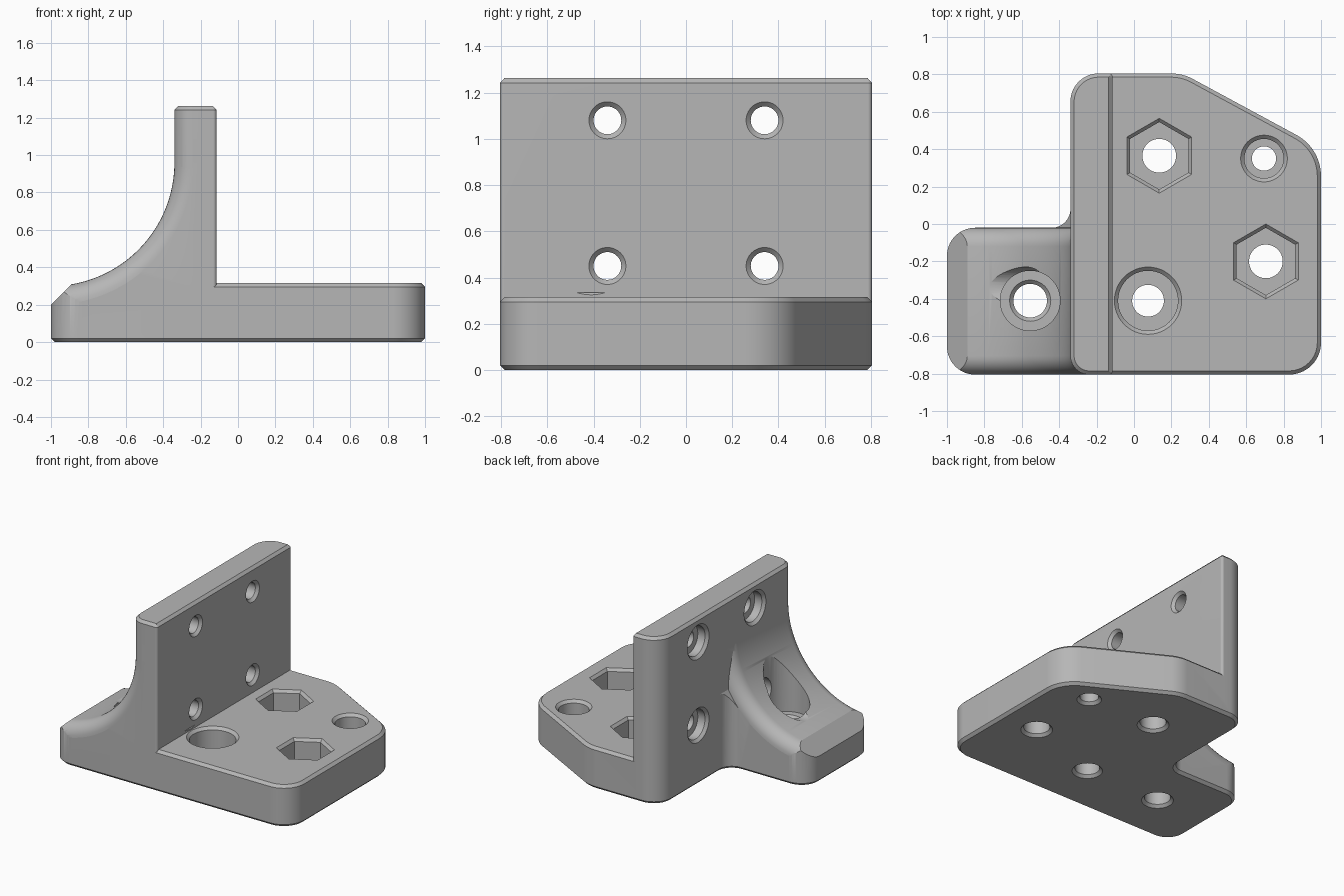
import bpy, bmesh
from math import sin, cos, asin, pi, sqrt
from mathutils import Vector

cube = bpy.data.objects.get("Cube")
if cube:
    bpy.data.objects.remove(cube)


def skin(name, rings):
    """Solid skinned through rings of equal point count, capped at both ends."""
    bm = bmesh.new()
    loops = [[bm.verts.new(p) for p in ring] for ring in rings]
    n = len(loops[0])
    for a, b in zip(loops, loops[1:]):
        for i in range(n):
            j = (i + 1) % n
            bm.faces.new((a[i], a[j], b[j], b[i]))
    bm.faces.new(loops[0][::-1])
    bm.faces.new(loops[-1])
    bmesh.ops.recalc_face_normals(bm, faces=bm.faces)
    mesh = bpy.data.meshes.new(name)
    bm.to_mesh(mesh)
    bm.free()
    obj = bpy.data.objects.new(name, mesh)
    bpy.context.collection.objects.link(obj)
    return obj


def combine(obj, other, operation):
    """Boolean the other solid into obj, then discard it."""
    mod = obj.modifiers.new("boolean", 'BOOLEAN')
    mod.object, mod.operation, mod.solver = other, operation, 'EXACT'
    graph = bpy.context.evaluated_depsgraph_get()
    mesh = bpy.data.meshes.new_from_object(obj.evaluated_get(graph))
    obj.modifiers.clear()
    obj.data = mesh
    bpy.data.objects.remove(other)


def rounded(corners, steps=12):
    """Counter-clockwise outline from (x, y, radius) corners."""
    pts = []
    for i, (x, y, r) in enumerate(corners):
        p = Vector((x, y))
        if r == 0:
            pts.append(p)
            continue
        a = (Vector(corners[i - 1][:2]) - p).normalized()
        b = (Vector(corners[(i + 1) % len(corners)][:2]) - p).normalized()
        half = a.angle(b) / 2
        c = p + (a + b).normalized() * r / sin(half)
        t = r * cos(half) / sin(half)
        v, w = p + a * t - c, p + b * t - c
        pts += [c + v.lerp(w, k / steps).normalized() * r for k in range(steps + 1)]
    return pts


def inset(pts, d):
    out = []
    for i, p in enumerate(pts):
        e = (p - pts[i - 1]).normalized()
        f = (pts[(i + 1) % len(pts)] - p).normalized()
        n, m = Vector((-e.y, e.x)), Vector((-f.y, f.x))
        out.append(p + (n + m) * d / (1 + n.dot(m)))
    return out


def prism(name, corners, z0, z1, low, high):
    """Upright prism with chamfers of size low and high at its ends."""
    pts = rounded(corners)
    levels = [(z0, low), (z0 + low, 0), (z1 - high, 0), (z1, high)]
    if not high:
        levels.pop()
    if not low:
        levels.pop(0)
    return skin(name, [[(p.x, p.y, z) for p in inset(pts, d)] for z, d in levels])


def bore(place, steps, sides=48):
    """Stepped cutter; steps are (distance along the axis, radius)."""
    return skin("bore", [[place(h, r * sin(2 * pi * k / sides), r * cos(2 * pi * k / sides))
                          for k in range(sides)] for h, r in steps])


# Base plate with a slanted corner
BACK, SIDE, CHAMFER = -0.34, 0.805, 0.02
TOP = 0.315
body = prism("angle_bracket", [(BACK, -SIDE, .1), (1, -SIDE, .17), (1, .405, .25),
                               (.26, SIDE, .25), (BACK, SIDE, .15)], 0, TOP, CHAMFER, CHAMFER)

# Upright wall
wall = prism("wall", [(BACK, -SIDE, .1), (-.115, -SIDE, .018), (-.115, SIDE, .018),
                      (BACK, SIDE, .15)], 0.1, 1.262, 0, CHAMFER)
combine(body, wall, 'UNION')


# Curved gusset: scooped profile whose radius grows toward the rounded side edges
def gusset_profile(y, d):
    r = 0.66 + d
    start = asin(min(1, 0.76 / (r * sqrt(2)))) - pi / 4
    n = 40
    angles = [pi / 2 + (start - pi / 2) * k / n for k in range(n + 1)]
    arc = [(-1 + r * sin(t), y, 0.96 - r * cos(t)) for t in angles]
    return [(-1.1, y, -.1), (-.15, y, -.1), (-.15, y, .96)] + arc + [(-1.1, y, .1)]


FILLET, FOOT = 0.1, -0.02
bend = [k * pi / 16 for k in range(9)]
slices = [(-SIDE + FILLET * (1 - cos(a)), FILLET * (1 - sin(a))) for a in bend]
slices += [(FOOT - FILLET * (1 - cos(a)), FILLET * (1 - sin(a))) for a in reversed(bend)]
slices = [(-.9, FILLET)] + slices + [(.1, FILLET)]
gusset = skin("gusset", [gusset_profile(y, d) for y, d in slices])
footprint = prism("footprint", [(-1, -SIDE, .15), (-.2, -SIDE, 0), (-.2, .2, 0), (BACK, .2, 0),
                                (BACK, FOOT, .1), (-1, FOOT, .15)], 0, 1.2, CHAMFER, 0)
combine(gusset, footprint, 'INTERSECT')
combine(body, gusset, 'UNION')


# Upright holes through the base: chamfered below, stepped above
def base_hole(x, y, r, floor, wide, sides=48, edge=TOP):
    def place(h, u, v):
        return (x + u, y + v, h)
    combine(body, bore(place, [(-.02, r + .04), (.02, r), (floor + .1, r)]), 'DIFFERENCE')
    pocket = [(floor, wide), (edge - .02, wide), (edge + .02, wide + .04)]
    combine(body, bore(place, pocket, sides), 'DIFFERENCE')


for x, y in ((.135, .365), (.705, -.2)):
    base_hole(x, y, .09, .15, .18, sides=6)
base_hole(.695, .35, .065, .15, .105)
base_hole(.075, -.41, .085, .15, .16)


# Screw hole sunk into the gusset
def gusset_place(h, u, v):
    return (-.555 + u, -.41 + v, h)


combine(body, bore(gusset_place, [(-.02, .13), (.02, .09), (.23, .09), (.25, .11),
                                  (.25, .16), (1.3, .16)]), 'DIFFERENCE')

# Wall holes, counterbored from the back
for y in (-.34, .34):
    for z in (1.08, .45):
        steps = [(-.095, .1), (-.135, .06), (-.26, .06), (-.26, .11)]
        if y > 0 or z > 1:
            steps += [(BACK + .02, .11), (BACK - .02, .15)]
        else:
            steps += [(-1.1, .11)]
        combine(body, bore(lambda h, u, v: (h, y + u, z + v), steps), 'DIFFERENCE')

# Plain grey finish
GREY = (0.47, 0.47, 0.47, 1)
mat = bpy.data.materials.new("grey")
mat.use_nodes = True
mat.diffuse_color = GREY
mat.node_tree.nodes["Principled BSDF"].inputs["Base Color"].default_value = GREY
body.data.materials.clear()
body.data.materials.append(mat)

for o in bpy.context.selected_objects:
    o.select_set(False)
bpy.context.view_layer.objects.active = body
body.select_set(True)
bpy.ops.object.shade_smooth_by_angle(angle=pi / 7)
